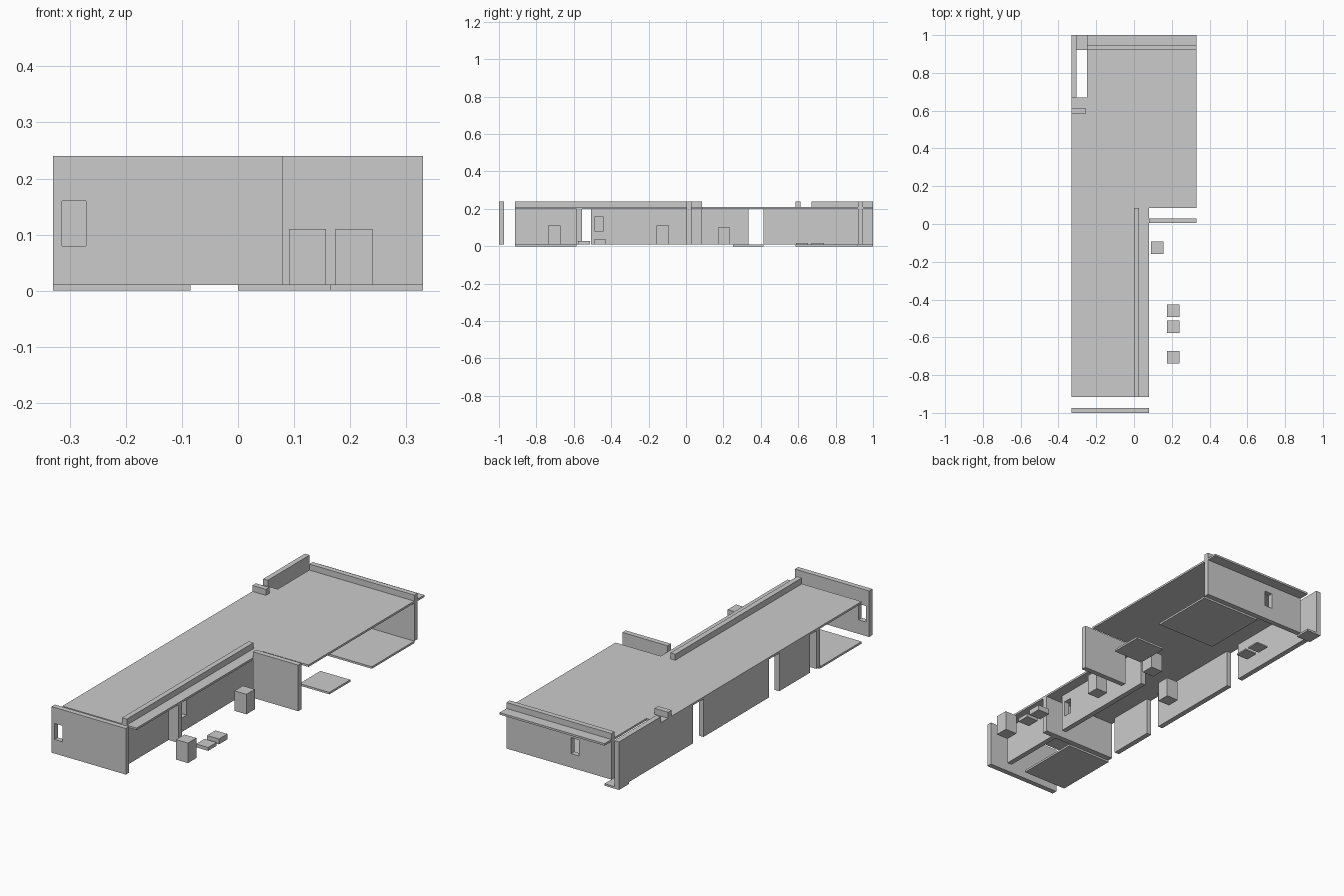
import bpy
import bmesh

if "Cube" in bpy.data.objects:
    bpy.data.objects.remove(bpy.data.objects["Cube"], do_unlink=True)

grey = bpy.data.materials.new("plain_grey")
grey.use_nodes = True
grey.diffuse_color = (0.6, 0.6, 0.6, 1)
grey.node_tree.nodes["Principled BSDF"].inputs["Base Color"].default_value = (0.6, 0.6, 0.6, 1)

# Shared levels and plan lines
GROUND, CEILING, ROOF_TOP, WALL_TOP = 0.01, 0.2, 0.21, 0.24
LEFT, RIGHT, FRONT, BACK = 0.33, -0.33, -1.0, 1.0
THICK = 0.026
CANOPY = 0.08       # outer edge of the side canopy
ROOM_FRONT = -0.915


def prism(name, outline, z0, z1):
    """Extrude a plan outline between two heights."""
    bm = bmesh.new()
    face = bm.faces.new([bm.verts.new((x, y, z0)) for x, y in outline])
    top = bmesh.ops.extrude_face_region(bm, geom=[face])["geom"]
    verts = [v for v in top if isinstance(v, bmesh.types.BMVert)]
    bmesh.ops.translate(bm, verts=verts, vec=(0, 0, z1 - z0))
    bmesh.ops.recalc_face_normals(bm, faces=bm.faces[:])
    mesh = bpy.data.meshes.new(name)
    bm.to_mesh(mesh)
    bm.free()
    mesh.materials.append(grey)
    obj = bpy.data.objects.new(name, mesh)
    bpy.context.collection.objects.link(obj)
    return obj


def box(name, x0, x1, y0, y1, z0=GROUND, z1=CEILING):
    return prism(name, [(x0, y0), (x1, y0), (x1, y1), (x0, y1)], z0, z1)


def cut_window(wall, x0, x1, y0, y1):
    """Cut a tall narrow opening through a wall."""
    cutter = box("window_cutter", x0, x1, y0, y1, 0.08, 0.16)
    cutter.hide_render = True
    mod = wall.modifiers.new("window", "BOOLEAN")
    mod.object = cutter
    mod.solver = "EXACT"
    bpy.context.view_layer.objects.active = wall
    bpy.ops.object.modifier_apply(modifier=mod.name)
    bpy.data.objects.remove(cutter, do_unlink=True)


def block(name, x, y, top):
    """Square block standing on the ground level."""
    h = 0.033
    return box(name, x - h, x + h, y - h, y + h, GROUND, top)


# Flat roof with side and back canopies, notched at the back right corner
prism("roof", [(RIGHT, ROOM_FRONT), (CANOPY, ROOM_FRONT), (CANOPY, 0.085),
               (LEFT, 0.085), (LEFT, BACK), (-0.25, BACK),
               (-0.25, 0.67), (RIGHT, 0.67)], CEILING, ROOF_TOP)

# Tall walls rising above the roof
front_wall = box("front_wall", RIGHT, CANOPY, FRONT, FRONT + THICK, GROUND, WALL_TOP)
cut_window(front_wall, -0.314, -0.271, FRONT - 0.05, FRONT + 0.08)
back_wall = box("back_wall", -0.25, LEFT, 0.92, 0.92 + THICK, GROUND, WALL_TOP)
cut_window(back_wall, -0.07, -0.027, 0.88, 0.99)
box("porch_wall", CANOPY, LEFT, 0.004, 0.03, GROUND, WALL_TOP)
box("back_right_wall", RIGHT, RIGHT + THICK, 0.67, BACK, GROUND, WALL_TOP)

# Long left wall in two lengths with a doorway, and the parapet above it
box("left_wall_front", 0, THICK, ROOM_FRONT, -0.585)
left_wall = box("left_wall_middle", 0, THICK, -0.507, 0.085)
cut_window(left_wall, -0.05, 0.08, -0.487, -0.443)
box("left_parapet", 0, THICK, ROOM_FRONT, 0.085, CEILING, WALL_TOP)
box("short_parapet", RIGHT, -0.255, 0.585, 0.612, CEILING, WALL_TOP)

# Right side walls separated by doorways, and the cross wall
for i, (y0, y1) in enumerate([(-0.507, -0.265), (-0.182, 0.333), (0.415, 0.67)]):
    box(f"right_wall_{i + 1}", RIGHT, RIGHT + THICK, y0, y1)
box("cross_wall", RIGHT, CANOPY, -0.585, -0.557)

# Thin floor slabs
box("front_room_floor", RIGHT, -0.085, ROOM_FRONT, -0.585, 0, GROUND)
box("side_floor", 0.165, LEFT, 0.25, 0.415, 0, GROUND)
box("back_room_floor", 0, LEFT, 0.585, 0.92, 0, GROUND)
box("corner_floor", RIGHT, -0.25, 0.92, BACK, 0, GROUND)

# Loose blocks, tall and low
for i, (x, y, top) in enumerate([(0.124, -0.125, 0.11), (0.207, -0.705, 0.11),
                                 (0.055, 0.203, 0.1), (-0.18, 0.04, 0.11)]):
    block(f"tall_block_{i + 1}", x, y, top)
for i, (x, y, top) in enumerate([(0.207, -0.46, 0.037), (0.207, -0.545, 0.027),
                                 (-0.185, 0.62, 0.017), (-0.185, 0.705, 0.017)]):
    block(f"low_block_{i + 1}", x, y, top)
